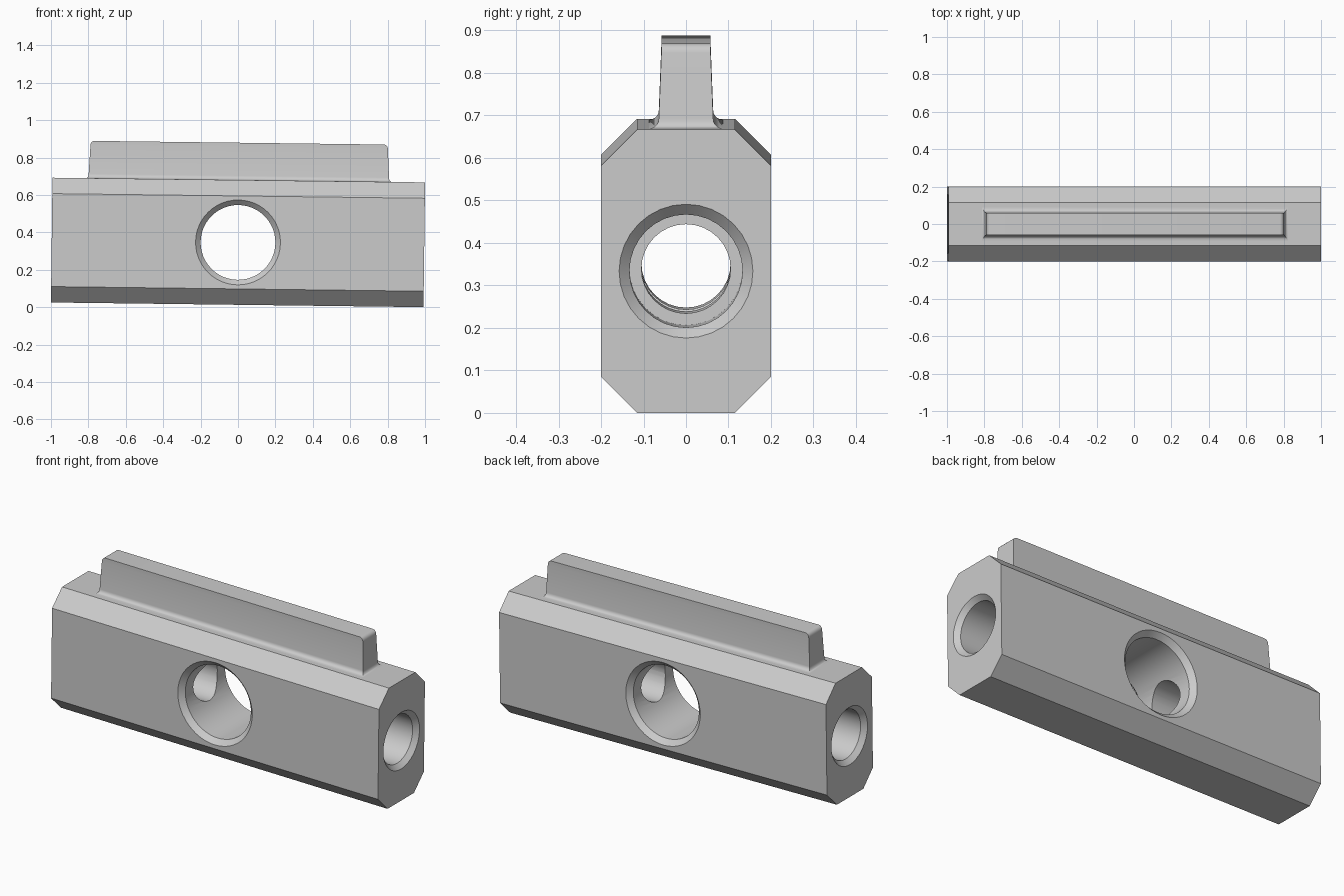
import bpy, bmesh
from math import sin, cos, pi, radians

if "Cube" in bpy.data.objects:
    bpy.data.objects.remove(bpy.data.objects["Cube"])

TILT = 0.0125            # the whole part leans slightly about y
CENTRE_Z = 0.346
HX, HY, HZ, CH = 0.996, 0.2, 0.3335, 0.085


def loft(name, rings):
    """Closed solid through a list of equally sized point rings."""
    bm = bmesh.new()
    vs = [[bm.verts.new(p) for p in r] for r in rings]
    n = len(vs[0])
    for a, b in zip(vs, vs[1:]):
        for i in range(n):
            j = (i + 1) % n
            bm.faces.new((a[i], a[j], b[j], b[i]))
    bm.faces.new(vs[0][::-1])
    bm.faces.new(vs[-1])
    bmesh.ops.recalc_face_normals(bm, faces=bm.faces)
    me = bpy.data.meshes.new(name)
    bm.to_mesh(me)
    bm.free()
    ob = bpy.data.objects.new(name, me)
    bpy.context.collection.objects.link(ob)
    ob.location = (0, 0, CENTRE_Z)
    ob.rotation_euler = (0, TILT, 0)
    return ob


def bore(name, half_profile, axis, sides):
    """Mirror-symmetric turned cutter; half_profile = (distance, radius) outwards."""
    prof = [(-d, r) for d, r in reversed(half_profile)] + half_profile
    rings = []
    for d, r in prof:
        ring = []
        for k in range(sides):
            a = 2 * pi * k / sides
            u, v = r * cos(a), r * sin(a)
            ring.append((d, u, v) if axis == 'x' else (u, d, v))
        rings.append(ring)
    return loft(name, rings)


def activate(ob):
    bpy.ops.object.select_all(action='DESELECT')
    ob.select_set(True)
    bpy.context.view_layer.objects.active = ob


# chamfered block
outline = [(HY, HZ - CH), (HY - CH, HZ), (CH - HY, HZ), (-HY, HZ - CH),
           (-HY, CH - HZ), (CH - HY, -HZ), (HY - CH, -HZ), (HY, CH - HZ)]
block = loft("block", [[(x, y, z) for y, z in outline] for x in (-HX, HX)])

# countersunk cross hole and stepped lengthwise bore
cutters = [
    bore("cross_hole_cutter", [(HY - 0.027, 0.2), (HY + 0.02, 0.247)], 'y', 48),
    bore("long_bore_cutter", [(0.55, 0.105), (0.55, 0.133), (HX - 0.025, 0.133),
                              (HX + 0.02, 0.177)], 'x', 32),
]
bpy.context.view_layer.update()
activate(block)
for c in cutters:
    c.hide_render = True
    m = block.modifiers.new(c.name, 'BOOLEAN')
    m.operation = 'DIFFERENCE'
    m.solver = 'EXACT'
    m.object = c
    bpy.ops.object.modifier_apply(modifier=m.name)
for c in cutters:
    bpy.data.objects.remove(c, do_unlink=True)

# tapered top rib with filleted foot and rounded ends
RIB_TOP, FOOT, ROUND = 0.533, 0.023, 0.022
sizes = [(0.818, 0.088, HZ - 0.01)]
for k in range(6):
    a = pi / 2 * k / 5
    sizes.append((0.803 + 0.015 * (1 - sin(a)), 0.064 + 0.023 * (1 - sin(a)),
                  HZ + FOOT * (1 - cos(a))))
for k in range(6):
    a = pi / 2 * k / 5
    sizes.append((0.795 - ROUND * (1 - cos(a)), 0.058,
                  RIB_TOP - ROUND * (1 - sin(a))))
rib = loft("top_rib", [[(x, y, z), (-x, y, z), (-x, -y, z), (x, -y, z)]
                       for x, y, z in sizes])

for ob in (block, rib):
    activate(ob)
    bpy.ops.object.shade_smooth_by_angle(angle=radians(28))
